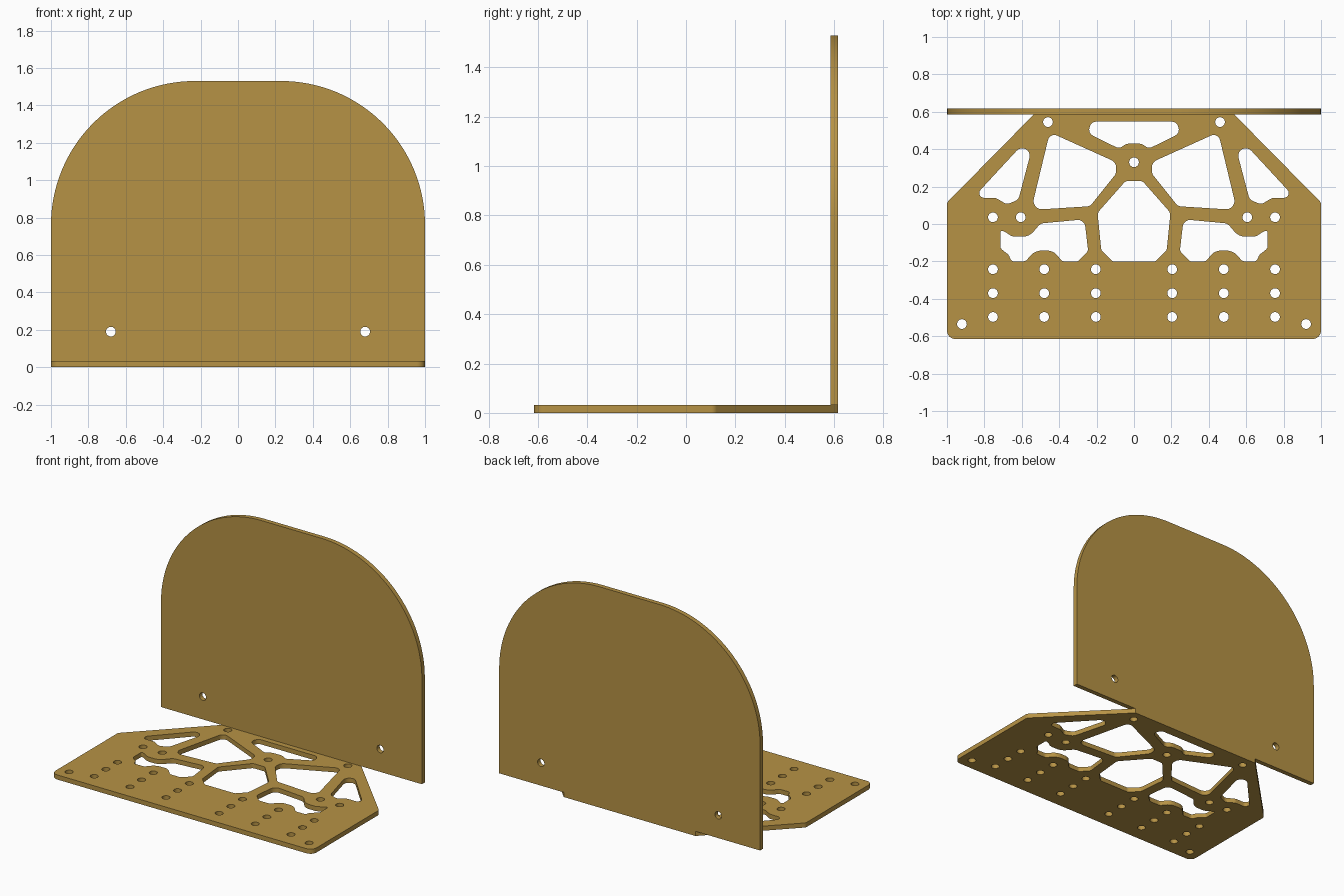
import bpy, bmesh, math
from mathutils import Vector, Matrix

if "Cube" in bpy.data.objects:
    bpy.data.objects.remove(bpy.data.objects["Cube"])

T = 0.032      # sheet thickness
HOLE = 0.026   # screw hole radius


def rounded(points, steps=8):
    """Closed outline from (x, y, corner radius) points."""
    out, n = [], len(points)
    for i, (x, y, r) in enumerate(points):
        p = Vector((x, y))
        if r <= 0:
            out.append(p)
            continue
        a = (Vector(points[i - 1][:2]) - p)
        b = (Vector(points[(i + 1) % n][:2]) - p)
        half = a.angle(b) / 2
        t = min(r / math.tan(half), 0.49 * a.length if points[i - 1][2] else a.length,
                0.49 * b.length if points[(i + 1) % n][2] else b.length)
        r = t * math.tan(half)
        a.normalize()
        b.normalize()
        c = p + (a + b).normalized() * (r / math.sin(half))
        u, v = p + a * t - c, p + b * t - c
        a0 = math.atan2(u.y, u.x)
        d = (math.atan2(v.y, v.x) - a0 + math.pi) % (2 * math.pi) - math.pi
        k = steps if r < 0.3 else 32
        out += [c + r * Vector((math.cos(a0 + d * j / k), math.sin(a0 + d * j / k)))
                for j in range(k + 1)]
    return out


def circle(x, y, r=HOLE, n=24):
    return [Vector((x + r * math.cos(2 * math.pi * i / n),
                    y + r * math.sin(2 * math.pi * i / n))) for i in range(n)]


def mirrored(points):
    return [(-x, y, r) for x, y, r in reversed(points)]


def symmetric(half):
    return half + mirrored(half)


def sheet(name, outlines, matrix, mat):
    """Extruded flat sheet; the first outline is the edge, the rest are holes."""
    cu = bpy.data.curves.new(name + "_profile", 'CURVE')
    cu.dimensions, cu.fill_mode, cu.extrude = '2D', 'BOTH', T / 2
    for pts in outlines:
        s = cu.splines.new('POLY')
        s.points.add(len(pts) - 1)
        for sp, p in zip(s.points, pts):
            sp.co = (p.x, p.y, 0, 1)
        s.use_cyclic_u = True
    tmp = bpy.data.objects.new(name + "_profile", cu)
    bpy.context.collection.objects.link(tmp)
    bpy.context.view_layer.update()
    dg = bpy.context.evaluated_depsgraph_get()
    me = bpy.data.meshes.new_from_object(tmp.evaluated_get(dg))
    bpy.data.objects.remove(tmp)
    bm = bmesh.new()
    bm.from_mesh(me)
    bmesh.ops.remove_doubles(bm, verts=bm.verts, dist=1e-5)
    bmesh.ops.recalc_face_normals(bm, faces=bm.faces)
    bm.transform(matrix)
    bm.to_mesh(me)
    bm.free()
    me.name = name
    me.materials.clear()
    me.materials.append(mat)
    ob = bpy.data.objects.new(name, me)
    bpy.context.collection.objects.link(ob)
    bpy.ops.object.select_all(action='DESELECT')
    ob.select_set(True)
    bpy.context.view_layer.objects.active = ob
    bpy.ops.object.shade_smooth_by_angle(angle=math.radians(30))
    return ob


brass = bpy.data.materials.new("brass")
brass.diffuse_color = (0.47, 0.29, 0.06, 1)
brass.use_nodes = True
brass.node_tree.nodes["Principled BSDF"].inputs["Base Color"].default_value = brass.diffuse_color

# Base plate edge
edge = symmetric([(0.505, 0.617, 0), (1, 0.115, 0.03), (1, -0.615, 0.045)])

# Lightening cutouts on the centre line
top_slot = symmetric([(0.23, 0.547, 0.035), (0.245, 0.485, 0.035),
                      (0.08, 0.403, 0.03), (0.04, 0.43, 0.06)])
centre_window = symmetric([(0.045, 0.23, 0.03), (0.195, 0.06, 0.04),
                           (0.175, -0.14, 0.03), (0.115, -0.2, 0.02)])

# Lightening cutouts on the left, mirrored to the right
side_window = [(-0.45, 0.49, 0.035), (-0.095, 0.33, 0.05), (-0.095, 0.27, 0.05),
               (-0.235, 0.095, 0.04), (-0.55, 0.075, 0.045)]
corner_window = [(-0.518, 0.51, 0.04), (-0.618, 0.13, 0.04), (-0.68, 0.105, 0.03),
                 (-0.74, 0.14, 0.04), (-0.86, 0.14, 0.035)]
scalloped_window = [(-0.715, -0.03, 0.04), (-0.685, -0.045, 0.03), (-0.65, -0.068, 0.06),
                    (-0.56, -0.068, 0.08), (-0.50, 0.003, 0.05), (-0.265, 0.025, 0.04),
                    (-0.245, -0.145, 0.03), (-0.30, -0.2, 0.02), (-0.385, -0.2, 0.03),
                    (-0.43, -0.142, 0.08), (-0.53, -0.142, 0.08), (-0.58, -0.2, 0.03),
                    (-0.655, -0.2, 0.02), (-0.67, -0.165, 0.03), (-0.715, -0.13, 0.03)]

outlines = [rounded(p) for p in (edge, top_slot, centre_window)]
for win in (side_window, corner_window, scalloped_window):
    outlines += [rounded(win), rounded(mirrored(win))]

# Screw holes: grid of three rows, then singles
holes = [(x, y) for x in (0.204, 0.48, 0.754) for y in (-0.242, -0.37, -0.497)]
holes += [(0.92, -0.535), (0.754, 0.036), (0.606, 0.036), (0.46, 0.545)]
outlines += [circle(s * x, y) for x, y in holes for s in (-1, 1)]
outlines.append(circle(0, 0.33))
sheet("base_plate", outlines, Matrix.Translation((0, 0, T / 2)), brass)

# Upright back plate with large rounded shoulders
back = symmetric([(1, 1.53, 0.77), (1, T, 0)])
sheet("back_plate", [rounded(back), circle(-0.68, 0.19), circle(0.68, 0.19)],
      Matrix.Translation((0, 0.617 - T / 2, 0)) @ Matrix.Rotation(math.pi / 2, 4, 'X'), brass)
